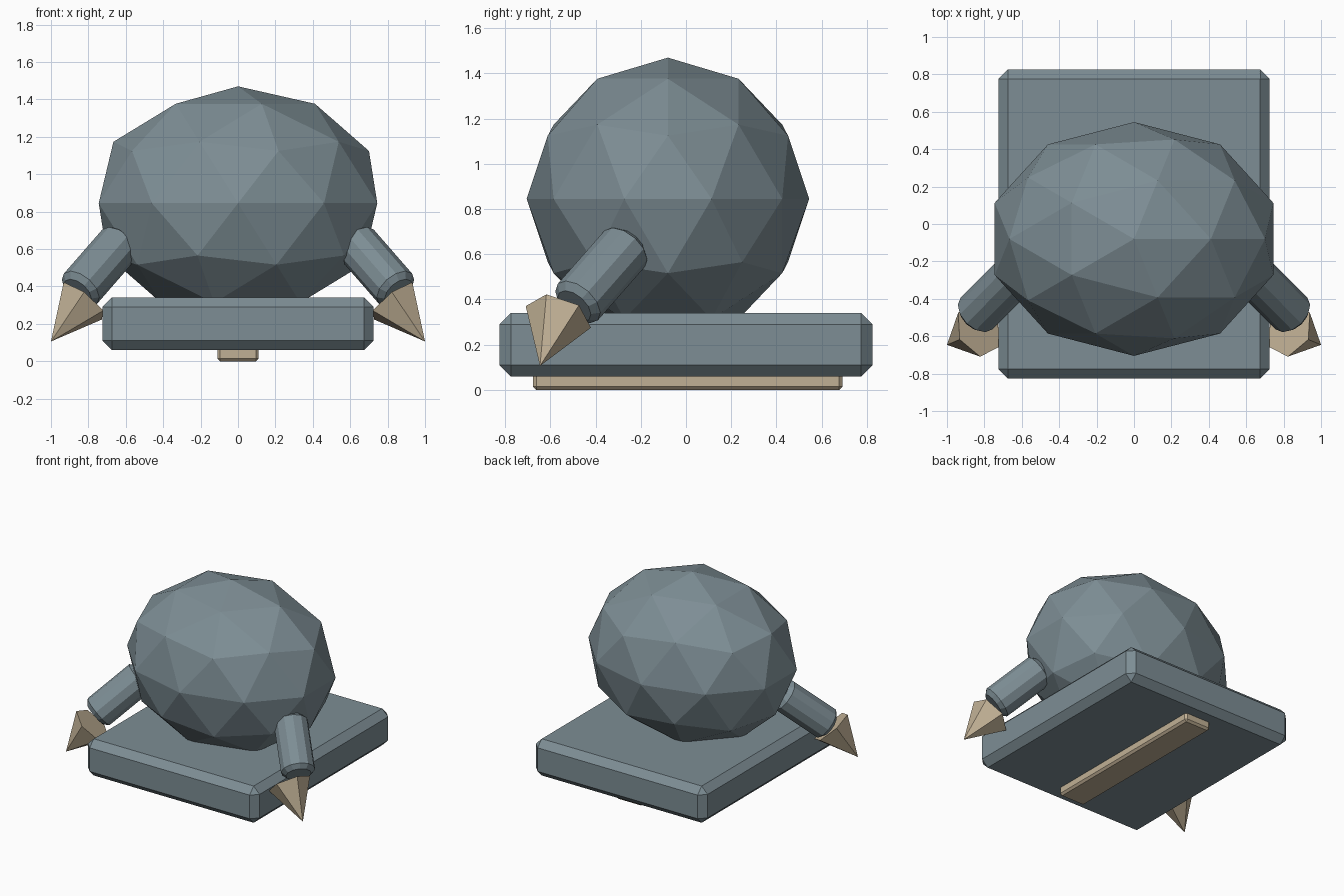
import bpy, bmesh
from mathutils import Matrix, Vector

default = bpy.data.objects.get("Cube")
if default:
    bpy.data.objects.remove(default, do_unlink=True)


def make_material(name, rgb):
    mat = bpy.data.materials.new(name)
    mat.use_nodes = True
    mat.diffuse_color = (*rgb, 1)
    bsdf = next(n for n in mat.node_tree.nodes if n.type == 'BSDF_PRINCIPLED')
    bsdf.inputs["Base Color"].default_value = (*rgb, 1)
    return mat


slate = make_material("slate_grey", (0.205, 0.268, 0.298))
tan = make_material("bone_tan", (0.53, 0.435, 0.30))


def finish(name, bm, mat, bevel=0):
    """Turn a bmesh into a flat shaded object with an optional chamfer."""
    bmesh.ops.recalc_face_normals(bm, faces=bm.faces)
    mesh = bpy.data.meshes.new(name)
    bm.to_mesh(mesh)
    bm.free()
    mesh.materials.append(mat)
    obj = bpy.data.objects.new(name, mesh)
    bpy.context.collection.objects.link(obj)
    if bevel:
        mod = obj.modifiers.new("chamfer", 'BEVEL')
        mod.width = bevel
        mod.segments = 1
        mod.limit_method = 'ANGLE'
        mod.angle_limit = 0.7
    return obj


def box(name, size, centre, mat, bevel):
    bm = bmesh.new()
    bmesh.ops.create_cube(bm, size=1)
    bmesh.ops.scale(bm, vec=size, verts=bm.verts)
    bmesh.ops.translate(bm, vec=centre, verts=bm.verts)
    return finish(name, bm, mat, bevel)


def spike(name, start, end, r1, r2, sides, corner, mat, bevel=0):
    """Cone or cylinder from start to end, with one vertex pointing at corner."""
    start, end = Vector(start), Vector(end)
    axis = (end - start).normalized()
    out = Vector(corner) - start
    out = (out - axis * out.dot(axis)).normalized()
    frame = Matrix((out, axis.cross(out), axis)).transposed().to_4x4()
    # Shift the first rim vertex onto the local x axis
    bm = bmesh.new()
    bmesh.ops.create_cone(bm, cap_ends=True, segments=sides, radius1=r1,
                          radius2=r2, depth=(end - start).length)
    rim = bm.verts[:][0].co.copy()
    turn = Vector((rim.x, rim.y, 0)).rotation_difference(Vector((1, 0, 0)))
    matrix = Matrix.Translation((start + end) / 2) @ frame @ turn.to_matrix().to_4x4()
    bmesh.ops.transform(bm, matrix=matrix, verts=bm.verts)
    bmesh.ops.remove_doubles(bm, verts=bm.verts, dist=0.0001)
    return finish(name, bm, mat, bevel)


# Chamfered slab and the runner beneath it
box("base_slab", (1.45, 1.65, 0.28), (0, 0, 0.20), slate, 0.05)
box("runner", (0.22, 1.37, 0.10), (0, 0.008, 0.05), tan, 0.015)

# Faceted body
bm = bmesh.new()
bmesh.ops.create_icosphere(bm, subdivisions=2, radius=1)
bmesh.ops.scale(bm, vec=(0.783, 0.625, 0.625), verts=bm.verts)
bmesh.ops.translate(bm, vec=(0, -0.08, 0.845), verts=bm.verts)
finish("body", bm, slate)

# Stubby arms with pointed claws
for side, s in (("left", 1), ("right", -1)):
    spike(side + "_arm", (s * 0.62, -0.255, 0.643), (s * 0.858, -0.495, 0.37),
          0.12, 0.12, 12, (s * 0.62, -0.255, 1), slate, 0.03)
    spike(side + "_claw", (s * 0.83, -0.565, 0.323), (s * 1.0, -0.646, 0.106),
          0.152, 0, 6, (s * 0.927, -0.615, 0.418), tan)
